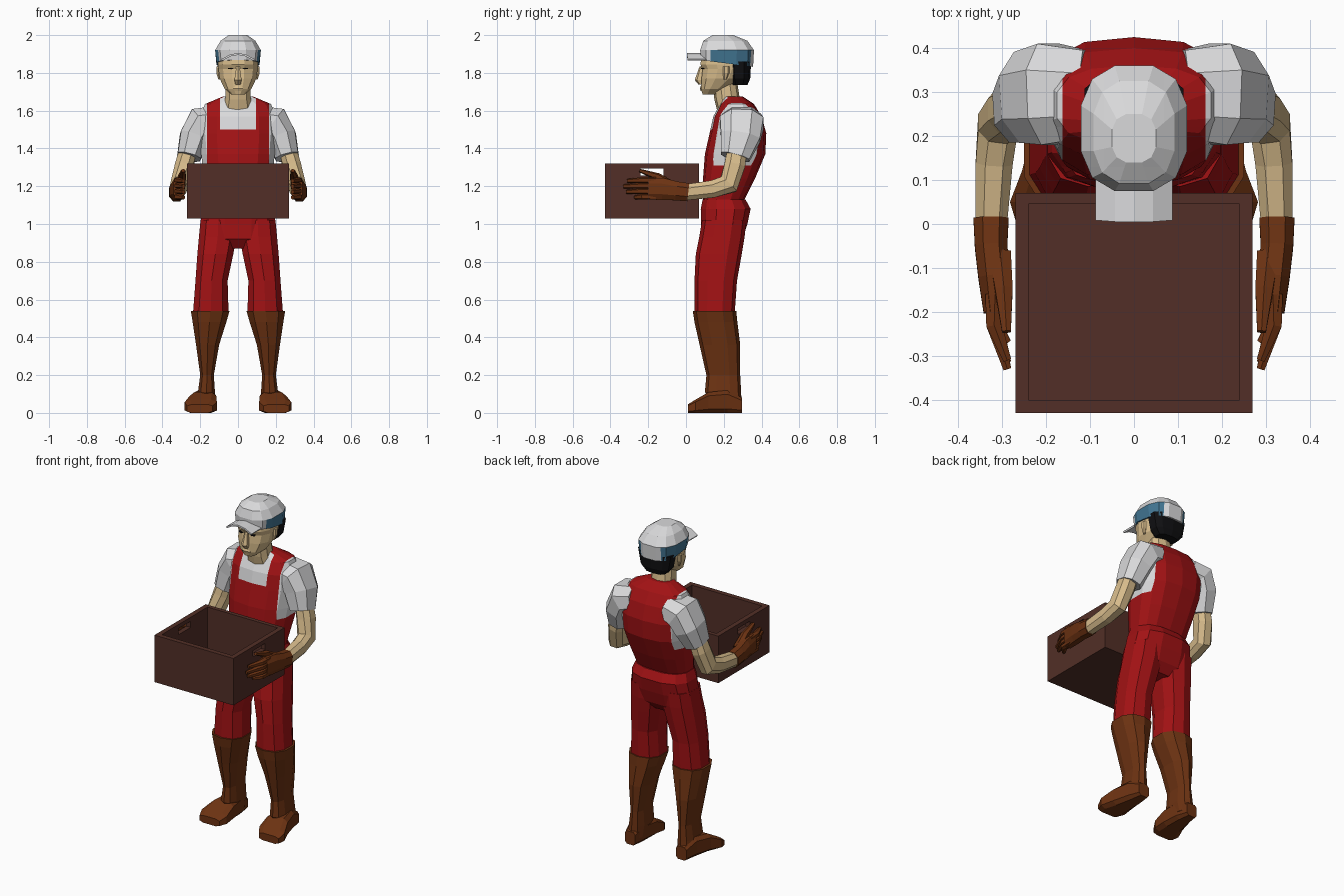
import bpy, bmesh, math
from mathutils import Vector

if "Cube" in bpy.data.objects:
    bpy.data.objects.remove(bpy.data.objects["Cube"])


def material(name, r, g, b):
    m = bpy.data.materials.new(name)
    m.use_nodes = True
    m.diffuse_color = (r, g, b, 1)
    node = next(n for n in m.node_tree.nodes if n.type == 'BSDF_PRINCIPLED')
    node.inputs["Base Color"].default_value = (r, g, b, 1)
    node.inputs["Roughness"].default_value = 0.8
    return m


RED = material("overall_red", .36, .006, .007)
WHITE = material("shirt_white", .7, .7, .71)
SKIN = material("skin", .68, .5, .26)
LEATHER = material("brown_leather", .15, .032, .006)
CRATE = material("crate_brown", .085, .028, .02)
BLUE = material("cap_blue", .055, .18, .29)
BLACK = material("hair_black", .005, .005, .006)


def finish(name, bm, mats, rule=None):
    bmesh.ops.recalc_face_normals(bm, faces=bm.faces)
    if rule:
        for f in bm.faces:
            f.material_index = rule(f.calc_center_median())
    mesh = bpy.data.meshes.new(name)
    bm.to_mesh(mesh)
    bm.free()
    for m in mats:
        mesh.materials.append(m)
    ob = bpy.data.objects.new(name, mesh)
    bpy.context.collection.objects.link(ob)
    return ob


def loft(name, rings, mats, n=10, e=2.4, side=1, cuts=(), rule=None):
    """Skin rounded rings, each given as (centre, half axis, half axis)."""
    bm = bmesh.new()
    angles = [2 * math.pi * (i + .5) / n for i in range(n)]
    unit = [[math.copysign(abs(f(a)) ** (2 / e), f(a)) for f in (math.cos, math.sin)] for a in angles]
    top = [max(abs(p[k]) for p in unit) for k in (0, 1)]
    rows = []
    for c, u, v in rings:
        pts = [c + u * (p[0] / top[0]) + v * (p[1] / top[1]) for p in unit]
        rows.append([bm.verts.new((p.x * side, p.y, p.z)) for p in pts])
    for a, b in zip(rows, rows[1:]):
        for i in range(n):
            bm.faces.new((a[i], a[(i + 1) % n], b[(i + 1) % n], b[i]))
    bm.faces.new(rows[0])
    bm.faces.new(rows[-1])
    for co, no in cuts:
        bmesh.ops.bisect_plane(bm, geom=bm.verts[:] + bm.edges[:] + bm.faces[:],
                               plane_co=co, plane_no=no)
    return finish(name, bm, mats, rule)


def flat(z, x0, x1, y0, y1, tilt=0):
    """Horizontal ring from its extents."""
    return (Vector(((x0 + x1) / 2, (y0 + y1) / 2, z)), Vector(((x1 - x0) / 2, 0, 0)),
            Vector((0, (y1 - y0) / 2, tilt)))


def upright(y, x0, x1, h):
    """Ring facing along y, standing on the ground."""
    return (Vector(((x0 + x1) / 2, y, h / 2)), Vector(((x1 - x0) / 2, 0, 0)), Vector((0, 0, h / 2)))


def limb(points, ref):
    """Rings square to a path of (x, y, z, radius, radius)."""
    ps = [Vector(p[:3]) for p in points]
    rings = []
    for i, p in enumerate(points):
        t = (ps[min(i + 1, len(ps) - 1)] - ps[max(i - 1, 0)]).normalized()
        u = (ref - t * ref.dot(t)).normalized()
        rings.append((ps[i], u * p[3], t.cross(u) * p[4]))
    return rings


def block(name, x0, x1, y0, y1, z0, z1, mat):
    bm = bmesh.new()
    bmesh.ops.create_cube(bm, size=1)
    for v in bm.verts:
        v.co = ((x0, x1)[v.co.x > 0], (y0, y1)[v.co.y > 0], (z0, z1)[v.co.z > 0])
    return finish(name, bm, [mat])


X, Y, Z = Vector((1, 0, 0)), Vector((0, 1, 0)), Vector((0, 0, 1))


# Torso: shirt with the overall bib, straps and back cut into it
def torso_colour(c):
    x = abs(c.x)
    if c.z < 1.31:
        return 0
    bib_gap = c.z > 1.5 and x < .095 and c.y < .22
    return 1 if x > .163 or bib_gap else 0


torso_cuts = [(X * x, X) for x in (-.163, -.095, .095, .163)]
torso_cuts += [(Z * 1.5, Z), (Z * 1.31, Z), (Y * .22, Y)]
loft("torso", [flat(1.08, -.185, .185, .08, .335), flat(1.13, -.165, .165, .09, .31),
               flat(1.24, -.18, .18, .09, .365), flat(1.37, -.195, .195, .10, .42),
               flat(1.48, -.205, .205, .125, .425), flat(1.57, -.2, .2, .145, .40),
               flat(1.635, -.175, .175, .18, .36), flat(1.675, -.08, .08, .2, .30)],
     [RED, WHITE], n=14, e=2.7, cuts=torso_cuts, rule=torso_colour)
loft("pelvis", [flat(.87, -.08, .08, .12, .26), flat(.92, -.19, .19, .08, .30),
                flat(1.0, -.2, .2, .08, .325), flat(1.08, -.187, .187, .078, .342),
                flat(1.13, -.168, .168, .088, .315)], [RED], n=12, e=2.6)

# Neck and head
loft("neck", [flat(1.6, -.08, .08, .165, .30), flat(1.66, -.068, .068, .15, .285),
              flat(1.76, -.062, .062, .14, .27)], [SKIN], n=10)
loft("head", [flat(1.685, -.035, .035, .088, .16), flat(1.715, -.07, .07, .08, .22),
              flat(1.77, -.097, .097, .082, .3), flat(1.82, -.104, .104, .088, .325),
              flat(1.845, -.106, .106, .076, .33), flat(1.9, -.1, .1, .085, .33)],
     [SKIN], n=12, e=2.3)
loft("nose", [flat(1.738, -.014, .014, .066, .1), flat(1.762, -.019, .019, .046, .1),
              flat(1.835, -.009, .009, .072, .1)], [SKIN], n=6)
loft("lips", [flat(1.705, -.02, .02, .078, .1), flat(1.718, -.028, .028, .073, .1),
              flat(1.73, -.02, .02, .078, .1)], [SKIN], n=6)
loft("hair", [flat(1.735, -.065, .065, .24, .325), flat(1.77, -.095, .095, .225, .34),
              flat(1.86, -.112, .112, .215, .345)], [BLACK], n=10, e=2.8)


# Cap with coloured side panels, and its curved visor
def cap_colour(c):
    return 1 if abs(c.x) > .068 and c.y > .13 and c.z < 1.92 else 0


loft("cap", [flat(1.85, -.114, .114, .078, .355, -.018), flat(1.92, -.121, .121, .075, .36),
             flat(1.97, -.092, .092, .092, .325), flat(2.0, -.05, .05, .14, .25)],
     [WHITE, BLUE], n=12, e=2.6, rule=cap_colour,
     cuts=[(X * .068, X), (X * -.068, X), (Y * .13, Y), (Z * 1.92, Z)])
bm = bmesh.new()
bmesh.ops.create_grid(bm, x_segments=4, y_segments=1, size=1)
for v in bm.verts:
    x = v.co.x * .087
    v.co = (x, .12 if v.co.y > 0 else .004 + .6 * x * x, 1.905 - 4.2 * x * x)
visor = finish("cap_visor", bm, [WHITE])
mod = visor.modifiers.new("thickness", 'SOLIDIFY')
mod.thickness = .01

# Parts repeated on both sides
for side, label in ((1, "left"), (-1, "right")):
    def part(name, rings, mat, **kw):
        loft(f"{label}_{name}", rings, [mat], side=side, **kw)

    part("ear", [flat(1.765, .095, .104, .2, .215), flat(1.8, .095, .115, .195, .23),
                 flat(1.835, .095, .115, .195, .23)], SKIN, n=6)
    part("eye", [flat(1.82, .026, .052, .079, .1), flat(1.826, .024, .054, .079, .1)],
         BLACK, n=6)

    # Trouser leg, boot shaft and foot
    part("trouser_leg", [flat(.53, .05, .238, .045, .258), flat(.7, .055, .225, .045, .27),
                         flat(.84, .025, .215, .052, .295), flat(.93, .008, .207, .07, .31),
                         flat(1.02, .01, .198, .085, .32)], RED, n=10)
    part("boot_shaft", [flat(.04, .125, .22, .14, .294), flat(.11, .122, .212, .1, .292),
                        flat(.2, .128, .2, .108, .287), flat(.36, .1, .222, .072, .287),
                        flat(.48, .062, .24, .045, .272), flat(.54, .045, .25, .036, .266)],
         LEATHER, n=10)
    part("boot_foot", [upright(.296, .14, .21, .08), upright(.22, .124, .228, .12),
                       upright(.12, .115, .255, .11), upright(.05, .112, .282, .07),
                       upright(.01, .135, .27, .045)], LEATHER, n=8, e=4)

    # Sleeve, bare arm and glove
    part("sleeve", limb([(.11, .295, 1.55, .1, .075), (.19, .295, 1.535, .115, .09),
                         (.232, .288, 1.46, .105, .077), (.26, .26, 1.355, .077, .062)], Y),
         WHITE, n=8)
    part("arm", limb([(.255, .275, 1.42, .045, .05), (.285, .258, 1.31, .048, .055),
                      (.31, .225, 1.21, .045, .055), (.318, .14, 1.185, .042, .046),
                      (.325, .0, 1.168, .036, .042)], X), SKIN, n=8)
    part("glove_palm", limb([(.325, .012, 1.168, .04, .048), (.325, -.05, 1.175, .037, .05),
                             (.318, -.12, 1.185, .036, .058), (.312, -.2, 1.188, .03, .058)], X),
         LEATHER, n=8)
    for i, reach in enumerate((-.27, -.315, -.33, -.31)):
        z = 1.145 + i * .029
        part(f"glove_finger_{i + 1}",
             limb([(.316, -.16, z, .022, .016), (.318, -.23, z, .018, .016),
                   (.288, reach, z - .004, .009, .011)], X), LEATHER, n=6)
    part("glove_thumb", limb([(.305, -.07, 1.2, .025, .025), (.296, -.15, 1.25, .02, .02),
                              (.29, -.245, 1.283, .01, .009)], X), LEATHER, n=6)

    # Crate side wall, built around its handle slot
    a, b = sorted((side * .24, side * .27))
    for name, y0, y1, z0, z1 in (("lower", -.4, .045, 1.03, 1.257), ("upper", -.4, .045, 1.295, 1.32),
                                 ("front", -.4, -.24, 1.257, 1.295), ("rear", -.12, .045, 1.257, 1.295)):
        block(f"{label}_crate_side_{name}", a, b, y0, y1, z0, z1, CRATE)

# Rest of the crate
block("crate_front", -.27, .27, -.43, -.4, 1.03, 1.32, CRATE)
block("crate_back", -.27, .27, .045, .07, 1.03, 1.32, CRATE)
block("crate_floor", -.24, .24, -.4, .045, 1.03, 1.055, CRATE)
